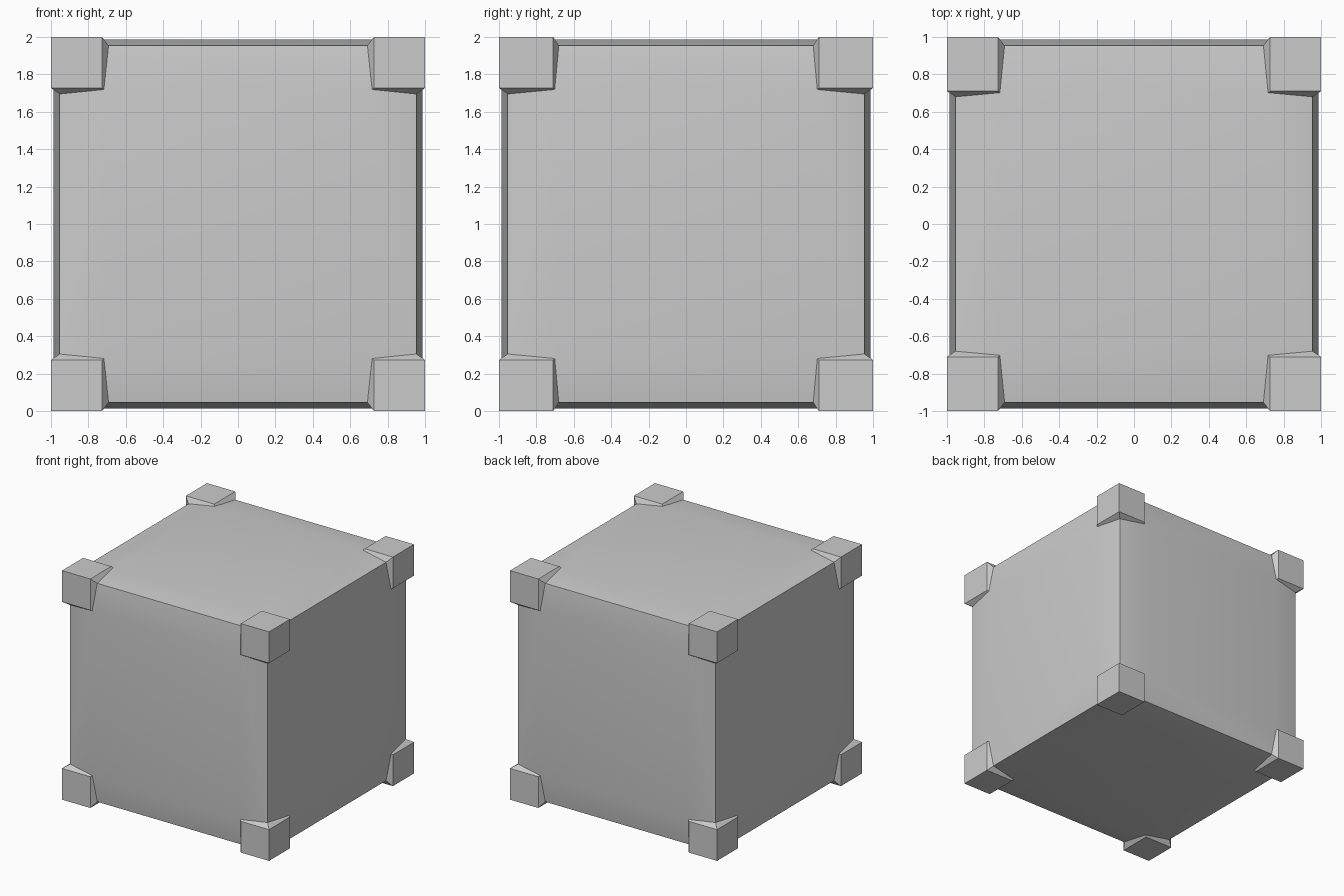
import bpy, bmesh
from itertools import product

if "Cube" in bpy.data.objects:
    bpy.data.objects.remove(bpy.data.objects["Cube"])

BLOCK = (0.727, 0.71, 0.727)    # where corner blocks start on their outer faces
FACE = (0.717, 0.702, 0.719)    # where blocks meet the raised panels
EDGE = (0.692, 0.68, 0.695)     # where blocks meet the body edges
H_FACE, H_EDGE = 0.987, 0.954   # panel height, body edge height

bm = bmesh.new()


def quad(points, signs=(1, 1, 1)):
    bm.faces.new([bm.verts.new([p * s for p, s in zip(pt, signs)]) for pt in points])


def vec(axis, on_axis, other):
    """Point with one value on the given axis and other(i) on the rest."""
    return [on_axis if i == axis else other(i) for i in range(3)]


def panel_pt(axis):
    return vec(axis, H_FACE, lambda i: FACE[i])


def edge_pt(axis):
    return vec(axis, EDGE[axis], lambda i: H_EDGE)


def flip(pt, axis):
    return [-c if i == axis else c for i, c in enumerate(pt)]


# Corner blocks with flared sides, one per octant
for signs in product((-1, 1), repeat=3):
    for n in range(3):
        u, v = (n + 1) % 3, (n + 2) % 3
        inner = vec(n, 1, lambda i: BLOCK[i])
        side_u = vec(u, BLOCK[u], lambda i: 1)
        side_v = vec(v, BLOCK[v], lambda i: 1)
        quad([(1, 1, 1), side_u, inner, side_v], signs)
        quad([side_u, inner, panel_pt(n), edge_pt(u)], signs)
        quad([side_v, inner, panel_pt(n), edge_pt(v)], signs)

# Six softly raised panels: flat centre and four sloping borders
for n in range(3):
    u, v = (n + 1) % 3, (n + 2) % 3
    for sn in (-1, 1):
        p = panel_pt(n)
        signs = vec(n, sn, lambda i: 1)
        quad([p, flip(p, u), flip(flip(p, u), v), flip(p, v)], signs)
        for along, across in ((u, v), (v, u)):
            e = edge_pt(along)
            for s in (-1, 1):
                sg = list(signs)
                sg[across] = s
                quad([p, flip(p, along), flip(e, along), e], sg)

bmesh.ops.remove_doubles(bm, verts=bm.verts, dist=0.0005)
bmesh.ops.recalc_face_normals(bm, faces=bm.faces)

mesh = bpy.data.meshes.new("cornered_cube")
bm.to_mesh(mesh)
bm.free()
cube = bpy.data.objects.new("cornered_cube", mesh)
cube.location.z = 1
bpy.context.collection.objects.link(cube)
bpy.context.view_layer.objects.active = cube
cube.select_set(True)
bpy.ops.object.shade_smooth_by_angle(angle=0.52)
